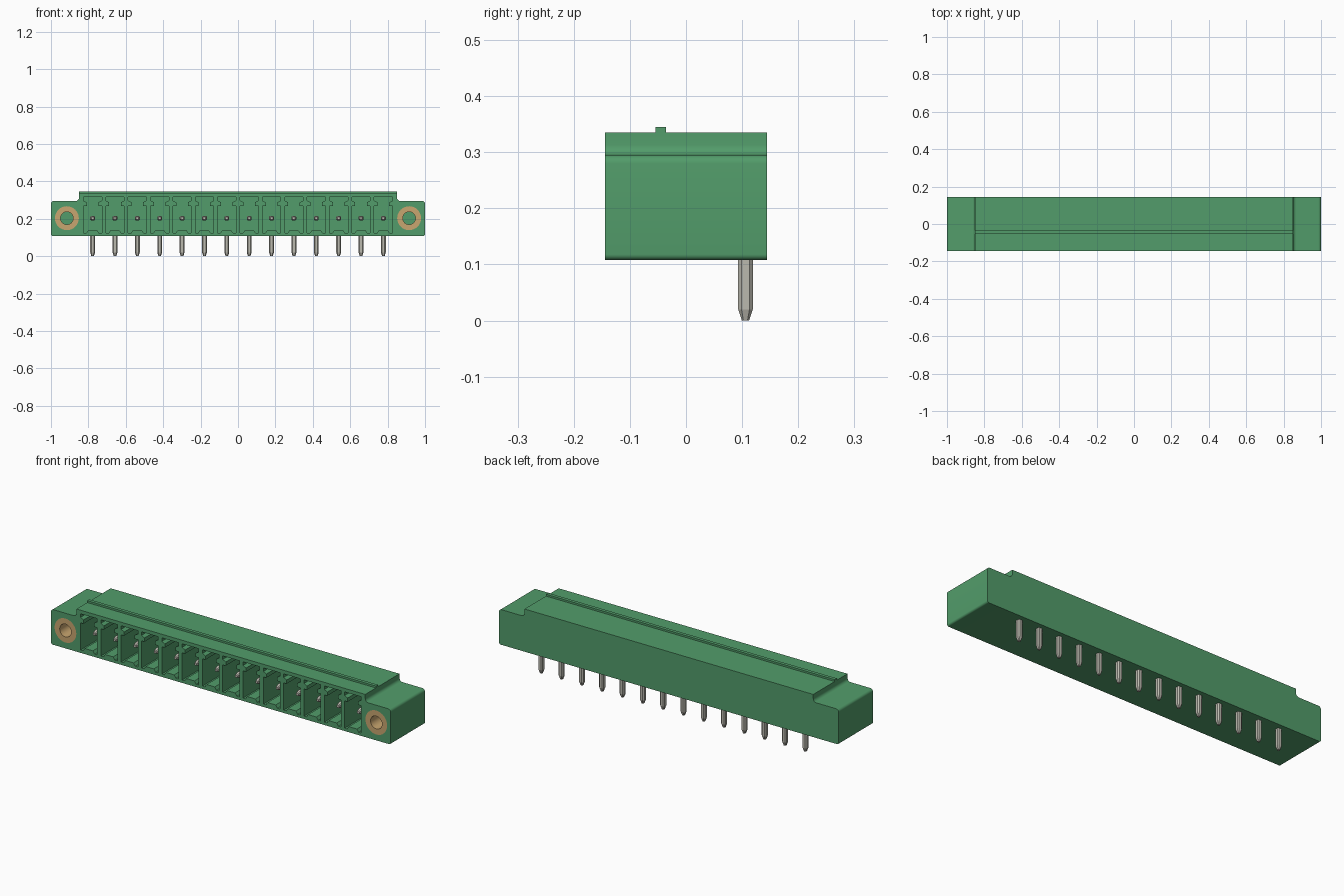
import bpy, bmesh, math
from mathutils import Matrix, Vector

cube = bpy.data.objects.get("Cube")
if cube:
    bpy.data.objects.remove(cube, do_unlink=True)

FRONT, BACK = -0.144, 0.144
PITCH, COUNT = 0.1196, 14
AXIS_Z, PIN_Y, SCREW_X = 0.203, 0.106, 0.915
centres = [(i - (COUNT - 1) / 2) * PITCH for i in range(COUNT)]


def material(name, rgb, rough=0.5):
    m = bpy.data.materials.new(name)
    m.use_nodes = True
    m.diffuse_color = (*rgb, 1)
    bsdf = m.node_tree.nodes["Principled BSDF"]
    bsdf.inputs["Base Color"].default_value = (*rgb, 1)
    bsdf.inputs["Roughness"].default_value = rough
    return m


green = material("green plastic", (0.085, 0.335, 0.145))
steel = material("tinned metal", (0.50, 0.49, 0.43))
brass = material("brass", (0.58, 0.38, 0.16))


def finish(name, bm, mat):
    bmesh.ops.recalc_face_normals(bm, faces=bm.faces)
    mesh = bpy.data.meshes.new(name)
    bm.to_mesh(mesh)
    bm.free()
    mesh.materials.append(mat)
    obj = bpy.data.objects.new(name, mesh)
    bpy.context.collection.objects.link(obj)
    return obj


def loft(bm, rings):
    """Skin a list of equal-length point rings and cap both ends."""
    rows = [[bm.verts.new(p) for p in ring] for ring in rings]
    n = len(rows[0])
    for a, b in zip(rows, rows[1:]):
        for i in range(n):
            j = (i + 1) % n
            bm.faces.new((a[i], a[j], b[j], b[i]))
    bm.faces.new(rows[0])
    bm.faces.new(rows[-1])


def prism(bm, outline, y0, y1):
    loft(bm, [[(x, y, z) for x, z in outline] for y in (y0, y1)])


def mirrored(half):
    return half + [(-x, z) for x, z in reversed(half)]


def arc(cx, cz, r, a0, a1, steps=6):
    angles = [math.radians(a0 + (a1 - a0) * i / steps) for i in range(steps + 1)]
    return [(cx + r * math.cos(a), cz + r * math.sin(a)) for a in angles]


def circle(cx, r, steps=32):
    return arc(cx, AXIS_Z, r, 0, 360, steps)[:-1]


def smooth(obj):
    bpy.ops.object.select_all(action='DESELECT')
    obj.select_set(True)
    bpy.context.view_layer.objects.active = obj
    bpy.ops.object.shade_smooth_by_angle(angle=math.radians(30))


# Housing: flanged profile with rounded corners
bm = bmesh.new()
half = (arc(0.99, 0.118, 0.01, -90, 0) + arc(0.985, 0.28, 0.015, 0, 90)
        + arc(0.868, 0.313, 0.018, 270, 180) + [(0.85, 0.335)])
prism(bm, mirrored(half), FRONT, BACK)
housing = finish("housing", bm, green)

# Cutter: keyed sockets and screw holes
bm = bmesh.new()
socket = [(0.024, 0.138), (0.034, 0.123), (0.049, 0.123), (0.049, 0.268),
          (0.031, 0.268), (0.031, 0.288), (0.049, 0.297), (0.049, 0.316)]
for x in centres:
    prism(bm, [(x + dx, z) for dx, z in mirrored(socket)], FRONT - 0.05, 0.07)
for side in (-1, 1):
    prism(bm, circle(side * SCREW_X, 0.064), FRONT - 0.05, 0.05)
cutter = finish("socket_cutter", bm, green)
cutter.hide_render = True

cut = housing.modifiers.new("sockets", 'BOOLEAN')
cut.operation = 'DIFFERENCE'
cut.solver = 'EXACT'
cut.object = cutter
bpy.context.view_layer.objects.active = housing
housing.select_set(True)
bpy.ops.object.modifier_apply(modifier=cut.name)
bpy.data.objects.remove(cutter, do_unlink=True)
smooth(housing)

# Guide ridge along the top
bm = bmesh.new()
ridge = [(-0.85, 0.33), (0.85, 0.33), (0.85, 0.345), (-0.85, 0.345)]
prism(bm, ridge, -0.054, -0.036)
finish("top_ridge", bm, green)

# Brass screw bushings
for side, label in ((1, "left"), (-1, "right")):
    bm = bmesh.new()
    rings = [[bm.verts.new((x, y, z)) for x, z in circle(side * SCREW_X, r)]
             for r, y in ((0.064, FRONT), (0.064, 0.05), (0.034, 0.05), (0.034, FRONT))]
    for a, b in zip(rings, rings[1:] + rings[:1]):
        for i in range(len(a)):
            j = (i + 1) % len(a)
            bm.faces.new((a[i], a[j], b[j], b[i]))
    smooth(finish(label + "_screw_bushing", bm, brass))


def pin_ring(s):
    """Square section with chamfered corners."""
    c = s * 0.55
    return [(s, -c), (s, c), (c, s), (-c, s), (-s, c), (-s, -c), (-c, -s), (c, -s)]


# Bent contact pins: a leg going down and a blade facing forward
for number, x in enumerate(centres, 1):
    bm = bmesh.new()
    leg = ((0.0065, 0), (0.013, 0.02), (0.013, AXIS_Z + 0.012))
    loft(bm, [[(x + u, PIN_Y + v, z) for u, v in pin_ring(s)] for s, z in leg])
    blade = ((0.0065, -0.1), (0.013, -0.08), (0.013, PIN_Y))
    loft(bm, [[(x + u, y, AXIS_Z + v) for u, v in pin_ring(s)] for s, y in blade])
    finish("contact_pin_%d" % number, bm, steel)
